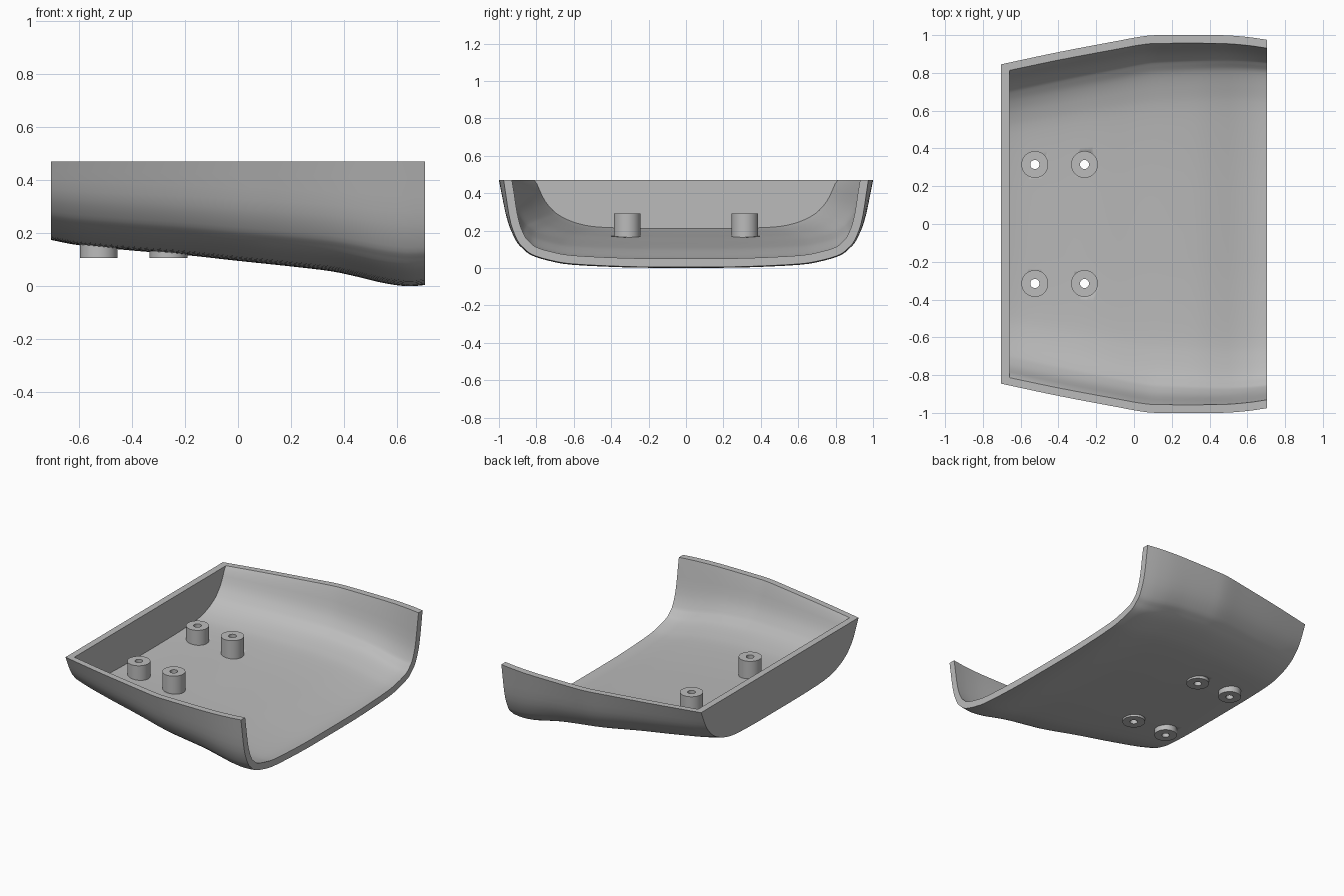
import bpy, bmesh, math
from mathutils import Vector

cube = bpy.data.objects.get("Cube")
if cube:
    bpy.data.objects.remove(cube, do_unlink=True)

HALF, TOP, WALL = 0.705, 0.47, 0.045
X_STEPS, SIDE_STEPS = 40, 28

grey = bpy.data.materials.new("light grey plastic")
grey.use_nodes = True
COLOUR = (0.5, 0.5, 0.5, 1)
grey.diffuse_color = COLOUR
grey.node_tree.nodes["Principled BSDF"].inputs["Base Color"].default_value = COLOUR

# Shape controls: floor height and half width along x, cross-sections at both ends
FLOOR = [(-0.705, .175), (-.6, .155), (-.4, .135), (-.2, .118), (0, .096), (.2, .075),
         (.35, .057), (.45, .036), (.55, .012), (.64, 0), (.705, .005)]
WIDTH = [(-.705, .845), (-.4, .91), (-.1, .967), (.05, .994), (.15, 1), (.45, 1), (.6, .99), (.705, .975)]
REAR = [(0, 0), (.31, .004), (.56, .03), (.68, .09), (.76, .17), (.82, .26), (.87, .37), (.935, .6), (1, 1)]
OPEN = [(0, 0), (.31, .005), (.615, .035), (.74, .077), (.84, .14), (.89, .22), (.925, .31), (.965, .54), (1, 1)]


def spline(pts, s):
    """Catmull-Rom through pts, s in 0..1 by control index."""
    pts = [Vector(p) for p in pts]
    u = min(max(s, 0), 1) * (len(pts) - 1)
    i = min(int(u), len(pts) - 2)
    t = u - i
    b, c = pts[i], pts[i + 1]
    a = pts[i - 1] if i else b * 2 - c
    d = pts[i + 2] if i + 2 < len(pts) else c * 2 - b
    return b + (c - a) * t / 2 + (a * 2 - b * 5 + c * 4 - d) * t**2 / 2 + (b * 3 - a - c * 3 + d) * t**3 / 2


def height_at(pts, x):
    """Smooth value of a control curve at x."""
    lo, hi = 0, 1
    for _ in range(30):
        mid = (lo + hi) / 2
        if spline(pts, mid).x < x:
            lo = mid
        else:
            hi = mid
    return spline(pts, lo).y


def section(x, inset):
    """Right-to-left U section at x, offset inward by inset."""
    t = (x + HALF) / (2 * HALF)
    floor, width = height_at(FLOOR, x), height_at(WIDTH, x)
    half = []
    for k in range(SIDE_STEPS + 1):
        p = spline(REAR, k / SIDE_STEPS).lerp(spline(OPEN, k / SIDE_STEPS), t)
        half.append(Vector((p.x * width, floor + p.y * (TOP - floor))))
    moved = []
    for k, p in enumerate(half):
        d = (half[min(k + 1, SIDE_STEPS)] - half[max(k - 1, 0)]).normalized()
        moved.append(p + Vector((-d.y, d.x)) * inset)
    moved[0].x = 0
    moved[-1].y = TOP
    return [(x, -p.x, p.y) for p in reversed(moved[1:])] + [(x, p.x, p.y) for p in moved]


def finish(bm, name, angle):
    bmesh.ops.recalc_face_normals(bm, faces=bm.faces)
    mesh = bpy.data.meshes.new(name)
    bm.to_mesh(mesh)
    bm.free()
    obj = bpy.data.objects.new(name, mesh)
    bpy.context.collection.objects.link(obj)
    mesh.materials.append(grey)
    bpy.ops.object.select_all(action="DESELECT")
    obj.select_set(True)
    bpy.context.view_layer.objects.active = obj
    bpy.ops.object.shade_smooth_by_angle(angle=math.radians(angle))
    return obj


def tube(bm, x, y, outer, inner, low, high, sides=48):
    """Vertical ring, or a solid cylinder when inner is zero."""
    rings = []
    for r, z in ((outer, low), (outer, high), (inner, high), (inner, low)):
        if r:
            rings.append([bm.verts.new((x + r * math.cos(a), y + r * math.sin(a), z))
                          for a in (2 * math.pi * k / sides for k in range(sides))])
    loops = len(rings) if inner else 1
    for i in range(loops):
        a, b = rings[i], rings[(i + 1) % len(rings)]
        for k in range(sides):
            n = (k + 1) % sides
            bm.faces.new((a[k], a[n], b[n], b[k]))
    if not inner:
        bm.faces.new(rings[0])
        bm.faces.new(rings[1])


# Curved tray shell, closed at the left end and open at the other
bm = bmesh.new()
skins = []
for start, inset in ((-HALF, 0), (-HALF + WALL, WALL)):
    rows = []
    for i in range(X_STEPS + 1):
        x = start + (HALF - start) * i / X_STEPS
        rows.append([bm.verts.new(p) for p in section(x, inset)])
    for a, b in zip(rows, rows[1:]):
        for k in range(len(a) - 1):
            bm.faces.new((a[k], a[k + 1], b[k + 1], b[k]))
    bm.faces.new(rows[0])
    skins.append(rows)
outer, inner = skins
for e in (0, -1):
    for i in range(X_STEPS):
        bm.faces.new((outer[i][e], outer[i + 1][e], inner[i + 1][e], inner[i][e]))
bm.faces.new((outer[0][0], outer[0][-1], inner[0][-1], inner[0][0]))
for k in range(len(outer[-1]) - 1):
    bm.faces.new((outer[-1][k], outer[-1][k + 1], inner[-1][k + 1], inner[-1][k]))
shell = finish(bm, "tray_shell", 35)

# Four hollow screw posts passing through the floor
POSTS = [(x, y) for x in (-0.525, -0.262) for y in (-0.315, 0.315)]
cut = bmesh.new()
for n, (x, y) in enumerate(POSTS):
    bm = bmesh.new()
    tube(bm, x, y, 0.071, 0.024, 0.107, 0.29)
    finish(bm, f"screw_post_{n + 1}", 35)
    tube(cut, x, y, 0.05, 0, 0, 0.4)
cutter = finish(cut, "post_hole_cutter", 35)
cutter.hide_render = True

# Open the floor inside each post
mod = shell.modifiers.new("post holes", "BOOLEAN")
mod.operation, mod.solver, mod.object = "DIFFERENCE", "EXACT", cutter
bpy.context.view_layer.objects.active = shell
bpy.ops.object.modifier_apply(modifier=mod.name)
bpy.data.objects.remove(cutter, do_unlink=True)
